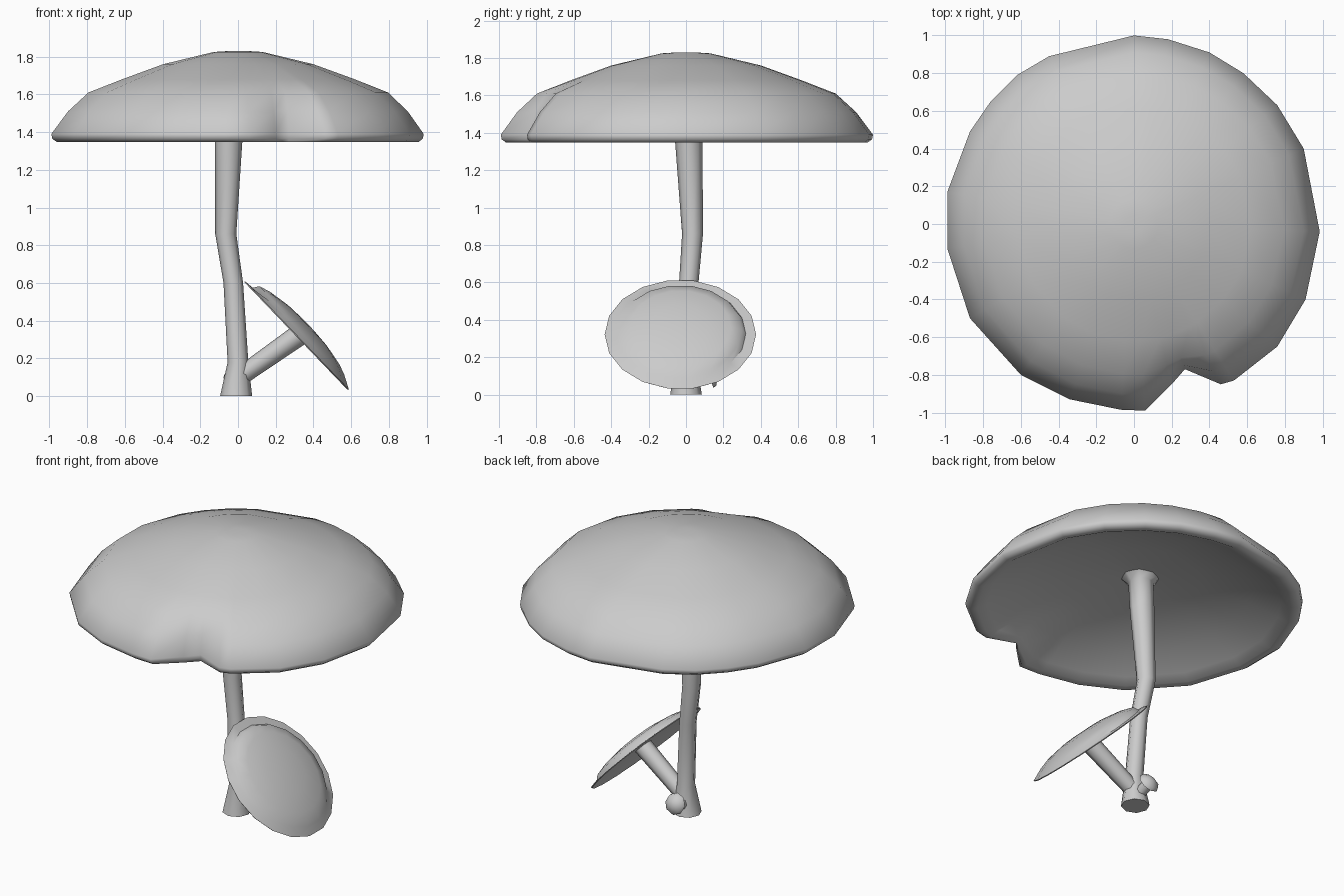
import bpy, math
from mathutils import Vector, Matrix

if "Cube" in bpy.data.objects:
    bpy.data.objects.remove(bpy.data.objects["Cube"])


def loft(name, rings, angle=50):
    """Skin closed rings of points, cap both ends, shade smooth."""
    n = len(rings[0])
    verts = [p for ring in rings for p in ring]
    faces = [list(range(n))[::-1]]
    for r in range(len(rings) - 1):
        for i in range(n):
            j = (i + 1) % n
            faces.append([r * n + i, r * n + j, (r + 1) * n + j, (r + 1) * n + i])
    faces.append([(len(rings) - 1) * n + i for i in range(n)])
    mesh = bpy.data.meshes.new(name)
    mesh.from_pydata(verts, [], faces)
    mesh.update()
    ob = bpy.data.objects.new(name, mesh)
    bpy.context.collection.objects.link(ob)
    bpy.ops.object.select_all(action='DESELECT')
    ob.select_set(True)
    bpy.context.view_layer.objects.active = ob
    bpy.ops.object.shade_smooth_by_angle(angle=math.radians(angle))
    return ob


def circle(r, z, n, m=Matrix(), cx=0, cy=0):
    return [m @ Vector((cx + r * math.cos(2 * math.pi * i / n),
                        cy + r * math.sin(2 * math.pi * i / n), z)) for i in range(n)]


def frame(pos, axis):
    q = Vector(axis).to_track_quat('Z', 'Y')
    return Matrix.Translation(pos) @ q.to_matrix().to_4x4()


# Large cap: rim outline (counter-clockwise from the back) with the front notch
rim = [(0, 1), (-.45, .89), (-.62, .79), (-.76, .65), (-.87, .49), (-.99, .17),
       (-.99, -.13), (-.87, -.5), (-.6, -.8), (-.34, -.93), (-.07, -.985), (.06, -.99),
       (.2, -.85), (.27, -.77), (.46, -.85), (.53, -.83), (.76, -.65), (.91, -.4),
       (.985, -.04), (.9, .4), (.76, .63), (.58, .8), (.4, .91), (.18, .98)]
profile = [(.05, 1.57), (.4, 1.53), (.7, 1.46), (.87, 1.38), (.93, 1.35), (.97, 1.347),
           (.995, 1.365), (1, 1.39), (.91, 1.51), (.8, 1.61), (.62, 1.68), (.4, 1.76),
           (.13, 1.825), (.05, 1.83)]
rings = []
for t, z in profile:
    w = min(1, max(0, (t - .7) / .3))
    ring = []
    for x, y in rim:
        d = math.hypot(x, y)
        s = t * (1 + (d - 1) * w) / d
        ring.append((x * s, y * s, z))
    rings.append(ring)
loft("large_cap", rings, 70)

# Bent main stem with a flared foot and top
path = [(-.01, 0, 0, .085), (0, 0, .18, .055), (-.025, .015, .6, .052),
        (-.065, .035, .86, .056), (-.05, .015, 1.35, .073), (-.045, .01, 1.53, .075),
        (-.045, .01, 1.58, .13)]
loft("main_stem", [circle(r, z, 8, cx=x, cy=y) for x, y, z, r in path])

# Small leaning mushroom: stem
base, top = Vector((.02, 0, .11)), Vector((.34, -.03, .335))
m = frame(base, top - base)
loft("small_stem", [circle(.05, 0, 8, m), circle(.058, (top - base).length, 8, m)])

# Small cap with a curled lip along its upper and back side
m = frame((.31, -.03, .32), (.72, 0, .69))
rings = []
for r, h, dip in [(.03, .02, 0), (.25, .015, 0), (.40, -.003, 0), (.405, .003, 0),
                  (.35, .03, .022), (.33, .04, 0), (.27, .06, 0), (.15, .08, 0), (.04, .086, 0)]:
    ring = circle(r, h, 18)
    for p in ring:
        a = math.atan2(p.y, p.x) - math.pi / 4
        p.z -= dip * min(1, max(0, 2 * math.cos(a) + .4))
    rings.append([m @ p for p in ring])
loft("small_cap", rings, 40)

# Tiny bud at the back of the foot
m = frame((-.01, .02, .06), (0, .13, .05))
loft("bud_stem", [circle(.035, 0, 8, m), circle(.035, .13, 8, m)])
loft("bud_cap", [circle(r, h, 8, m) for r, h in
                 [(.03, .115), (.068, .11), (.06, .13), (.02, .15)]])
